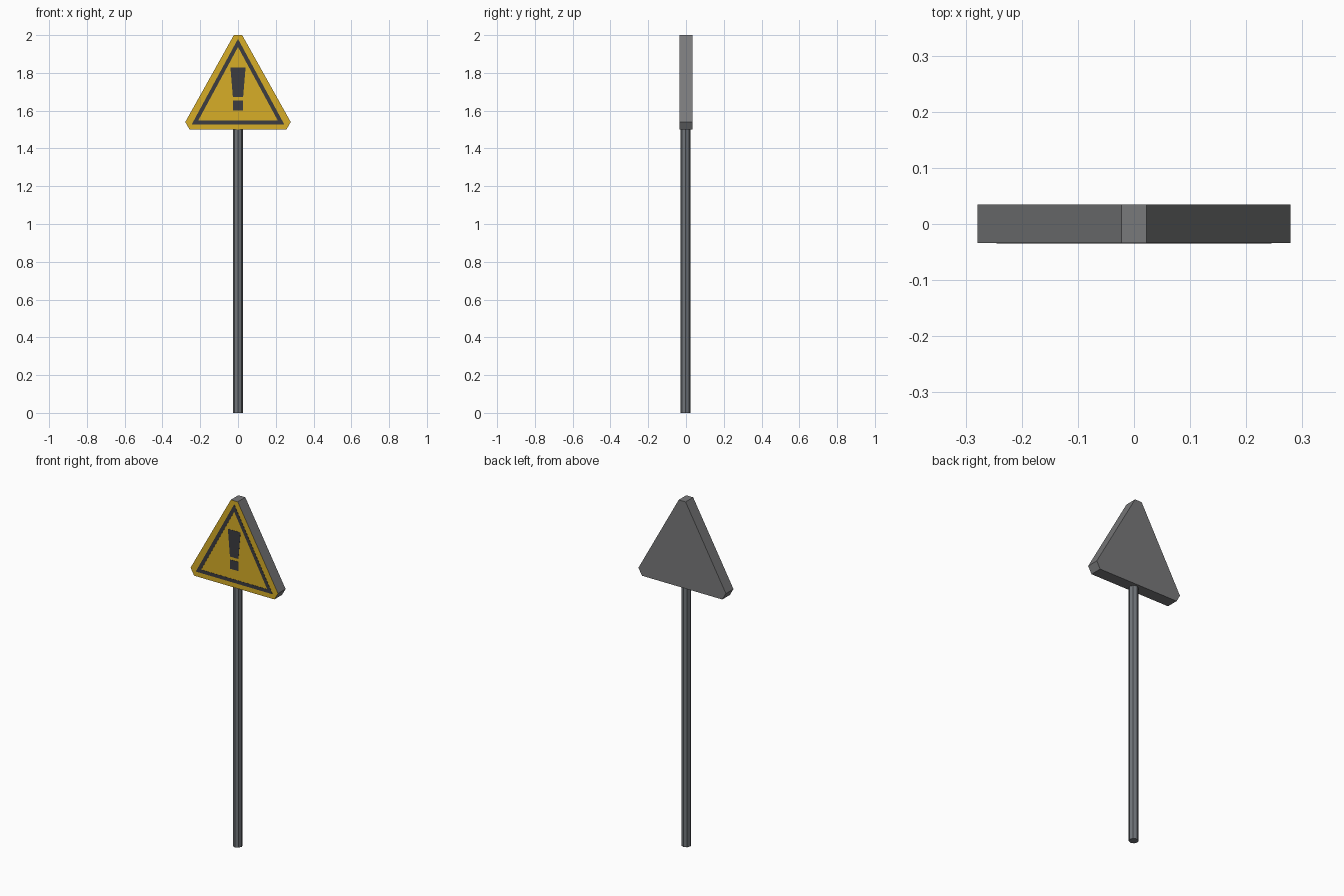
import bpy, bmesh, math

if "Cube" in bpy.data.objects:
    bpy.data.objects.remove(bpy.data.objects["Cube"])


def material(name, rgb):
    m = bpy.data.materials.new(name)
    m.diffuse_color = (*rgb, 1)
    m.use_nodes = True
    m.node_tree.nodes["Principled BSDF"].inputs["Base Color"].default_value = m.diffuse_color
    return m


YELLOW = material("warning yellow", (0.68, 0.42, 0.02))
DARK = material("dark marking", (0.045, 0.045, 0.052))
GREY = material("panel grey", (0.19, 0.192, 0.197))
STEEL = material("pole grey", (0.165, 0.178, 0.195))


def finish(bm, name, mats):
    bmesh.ops.recalc_face_normals(bm, faces=bm.faces)
    me = bpy.data.meshes.new(name)
    bm.to_mesh(me)
    bm.free()
    for m in mats:
        me.materials.append(m)
    ob = bpy.data.objects.new(name, me)
    bpy.context.collection.objects.link(ob)
    return ob


def slab(name, outline, y0, y1, mats):
    """Extrude an x-z outline from y0 back to y1."""
    bm = bmesh.new()
    face = bm.faces.new([bm.verts.new((x, y0, z)) for x, z in outline])
    ext = bmesh.ops.extrude_face_region(bm, geom=[face], use_keep_orig=True)
    for v in ext["geom"]:
        if isinstance(v, bmesh.types.BMVert):
            v.co.y = y1
    return finish(bm, name, mats)


def mirrored(half):
    """Complete a right-hand outline with its left-hand mirror."""
    return half + [(-x, z) for x, z in reversed(half)]


FRONT, BACK, FACE = -0.035, 0.035, -0.034

# Triangular panel with cut corners, yellow on its front face only
panel = slab("sign_panel", mirrored([(0.022, 2.0), (0.279, 1.54), (0.256, 1.5)]),
             FACE, BACK, [GREY, YELLOW])
for p in panel.data.polygons:
    p.material_index = 1 if p.normal.y < -0.9 else 0

# Triangular border, made of three mitred strips
outer = [(0, 1.98), (0.245, 1.527), (-0.245, 1.527)]
inner = [(0, 1.937), (0.211, 1.547), (-0.211, 1.547)]
for i, side in enumerate(("right", "bottom", "left")):
    j = (i + 1) % 3
    slab("border_" + side, [outer[i], outer[j], inner[j], inner[i]], FRONT, FACE, [DARK])

# Exclamation mark: tapered bar and square dot
slab("mark_bar", mirrored([(0.040, 1.828), (0.027, 1.672)]), FRONT, FACE, [DARK])
slab("mark_dot", mirrored([(0.027, 1.655), (0.027, 1.602)]), FRONT, FACE, [DARK])

# Octagonal pole, set slightly forward of the panel's middle
bm = bmesh.new()
bmesh.ops.create_cone(bm, cap_ends=True, segments=8, radius1=0.026, radius2=0.026, depth=1.6)
bmesh.ops.translate(bm, verts=bm.verts, vec=(0, -0.003, 0.8))
finish(bm, "pole", [STEEL])
